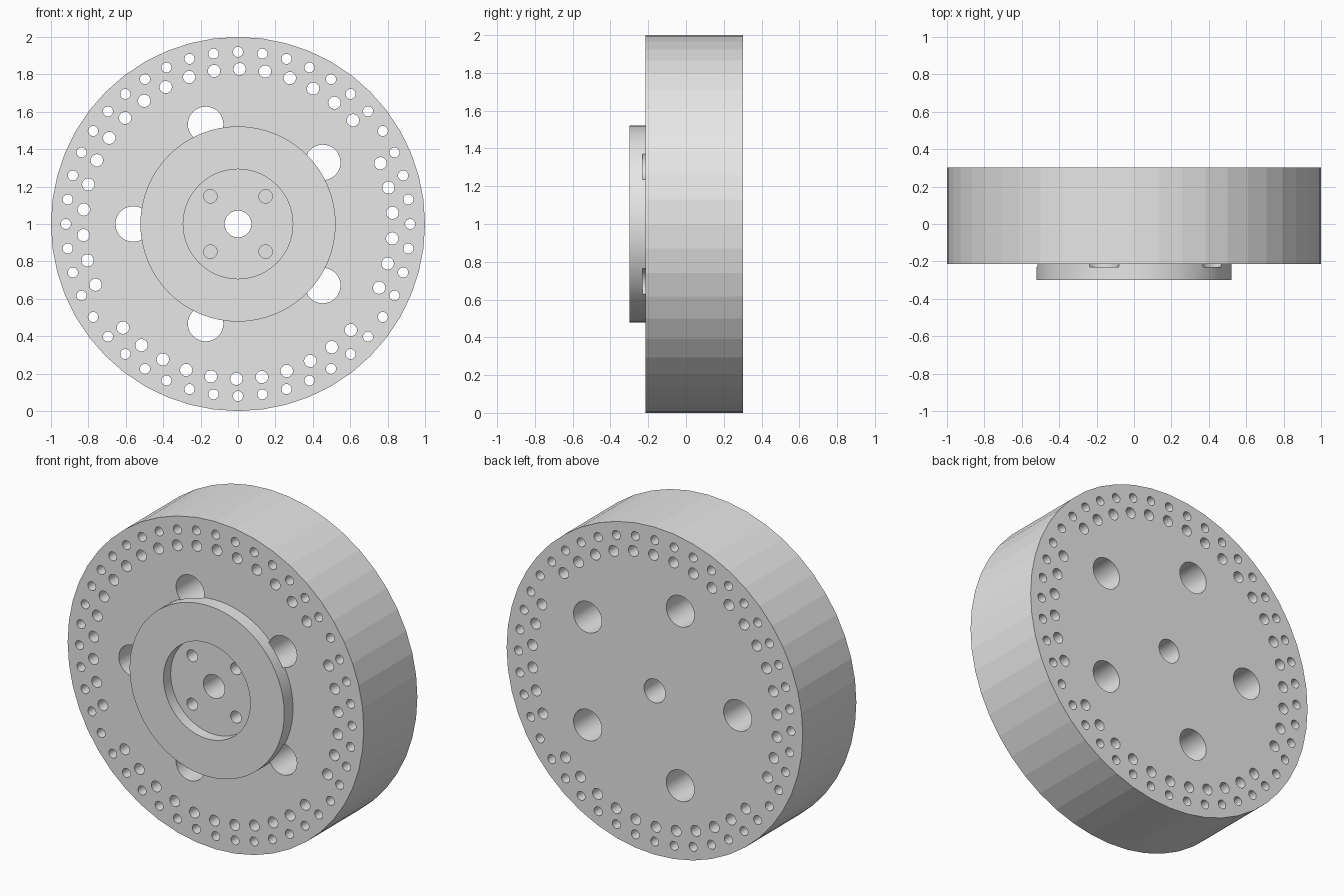
import bpy, bmesh
from math import cos, sin, pi, radians
from mathutils import Matrix, Vector

if "Cube" in bpy.data.objects:
    bpy.data.objects.remove(bpy.data.objects["Cube"], do_unlink=True)

CENTRE_Z = 1.0
BACK, FACE, FLOOR, HUB_FRONT = 0.302, -0.215, -0.231, -0.3

steel = bpy.data.materials.new("light grey steel")
steel.use_nodes = True
steel.diffuse_color = (0.8, 0.8, 0.8, 1)
steel.node_tree.nodes["Principled BSDF"].inputs["Base Color"].default_value = (0.8, 0.8, 0.8, 1)


def add_object(name, bm):
    bmesh.ops.recalc_face_normals(bm, faces=bm.faces)
    mesh = bpy.data.meshes.new(name)
    bm.to_mesh(mesh)
    bm.free()
    mesh.materials.append(steel)
    obj = bpy.data.objects.new(name, mesh)
    bpy.context.collection.objects.link(obj)
    return obj


def add_rod(bm, x, z, radius, y0, y1, sides=24):
    """Solid cylinder along y; x and z are measured from the wheel axis."""
    place = Matrix.Translation((x, (y0 + y1) / 2, CENTRE_Z + z)) @ Matrix.Rotation(pi / 2, 4, "X")
    bmesh.ops.create_cone(bm, cap_ends=True, segments=sides, radius1=radius,
                          radius2=radius, depth=y1 - y0, matrix=place)


def add_ring_of_rods(bm, angles, ring_radius, radius, y0, y1, sides=24):
    for a in angles:
        add_rod(bm, ring_radius * cos(radians(a)), ring_radius * sin(radians(a)), radius, y0, y1, sides)


# Main disc
bm = bmesh.new()
add_rod(bm, 0, 0, 1.0, FACE, BACK, 48)
disc = add_object("wheel_disc", bm)

# Raised hub with a round recess, turned from a profile
bm = bmesh.new()
profile = [(0, FLOOR), (0.293, FLOOR), (0.293, HUB_FRONT), (0.522, HUB_FRONT), (0.522, FACE), (0, FACE)]
verts = [bm.verts.new((r, y, CENTRE_Z)) for r, y in profile]
edges = [bm.edges.new(pair) for pair in zip(verts, verts[1:])]
bmesh.ops.spin(bm, geom=verts + edges, cent=(0, 0, CENTRE_Z), axis=(0, 1, 0),
               angle=2 * pi, steps=64, use_duplicate=False)
bmesh.ops.remove_doubles(bm, verts=bm.verts, dist=0.0001)
hub = add_object("raised_hub", bm)

# Drills for every hole
bm = bmesh.new()
add_rod(bm, 0, 0, 0.072, -0.5, 0.5, 32)
add_ring_of_rods(bm, [36 + 72 * i for i in range(5)], 0.56, 0.095, FLOOR, 0.5, 32)
add_ring_of_rods(bm, [45 + 90 * i for i in range(4)], 0.209, 0.036, -0.5, 0.05)
add_ring_of_rods(bm, [i * 360 / 44 for i in range(44)], 0.92, 0.027, -0.5, 0.5)
skipped = (6, 13, 25)
add_ring_of_rods(bm, [89.4 - i * 360 / 38 for i in range(38) if i not in skipped], 0.828, 0.033, -0.5, 0.5)
drills = add_object("hole_drills", bm)
drills.hide_render = True

# Cut the holes, then shade
for obj in (disc, hub):
    cut = obj.modifiers.new("holes", "BOOLEAN")
    cut.operation = "DIFFERENCE"
    cut.solver = "EXACT"
    cut.object = drills
    bpy.ops.object.select_all(action="DESELECT")
    obj.select_set(True)
    bpy.context.view_layer.objects.active = obj
    bpy.ops.object.modifier_apply(modifier=cut.name)
    bpy.ops.object.shade_smooth_by_angle(angle=radians(30))
bpy.data.objects.remove(drills, do_unlink=True)

# The outer rim stays faceted
for face in disc.data.polygons:
    if Vector((face.center.x, face.center.z - CENTRE_Z)).length > 0.98:
        face.use_smooth = False
